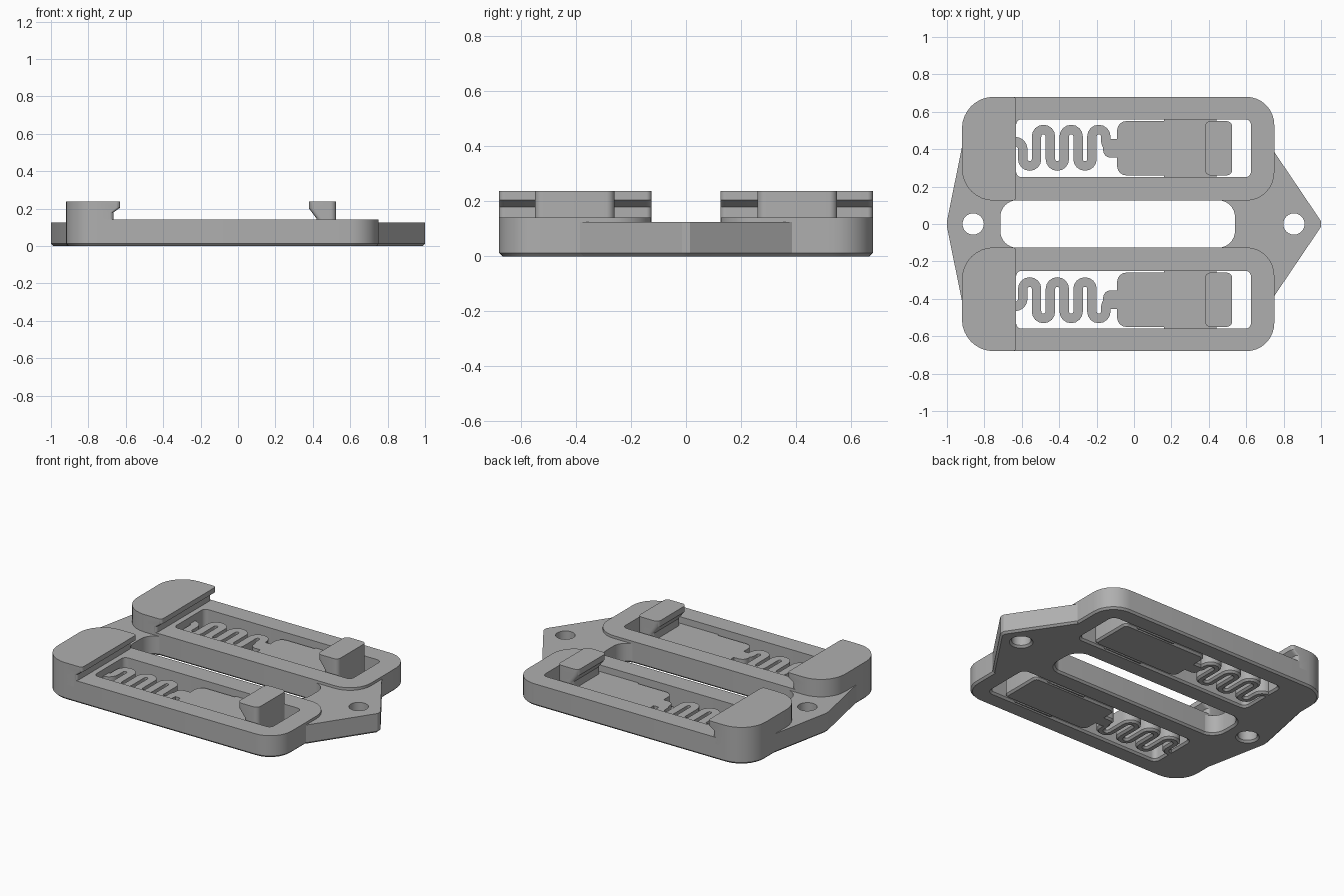
import bpy, bmesh, math
from mathutils import Vector

if "Cube" in bpy.data.objects:
    bpy.data.objects.remove(bpy.data.objects["Cube"], do_unlink=True)

grey = bpy.data.materials.new("plain grey plastic")
grey.use_nodes = True
COLOR = (0.43, 0.43, 0.43, 1)
grey.diffuse_color = COLOR
grey.node_tree.nodes["Principled BSDF"].inputs["Base Color"].default_value = COLOR

CHAMFER = 0.012


def arc(cx, cy, r, a0, a1, n=8):
    """Points along an arc, angles in degrees."""
    angles = [math.radians(a0 + (a1 - a0) * i / n) for i in range(n + 1)]
    return [Vector((cx + r * math.cos(a), cy + r * math.sin(a))) for a in angles]


def rounded(x0, x1, y0, y1, rl, rr):
    """Counter-clockwise rectangle with separate left and right corner radii."""
    return (arc(x1 - rr, y0 + rr, rr, -90, 0) + arc(x1 - rr, y1 - rr, rr, 0, 90)
            + arc(x0 + rl, y1 - rl, rl, 90, 180) + arc(x0 + rl, y0 + rl, rl, 180, 270))


def normals(pts, closed):
    """Mitred left-hand offset direction at each point."""
    out, n = [], len(pts)
    for i, p in enumerate(pts):
        a = pts[i - 1] if closed or i else None
        b = pts[(i + 1) % n] if closed or i < n - 1 else None
        dirs = [d.normalized() for d in ((p - a) if a else None, (b - p) if b else None) if d]
        sides = [Vector((-d.y, d.x)) for d in dirs]
        m = sum(sides, Vector((0, 0))).normalized()
        out.append(m / max(m.dot(sides[0]), 0.4))
    return out


def offset(pts, dist, closed=True):
    return [p + n * dist for p, n in zip(pts, normals(pts, closed))]


def solid(name, levels, mirror=True):
    """Loft matching outlines through heights and cap both ends."""
    bm = bmesh.new()
    rows = [[[bm.verts.new((p.x, p.y, z)) for p in loop] for loop in loops]
            for z, loops in levels]
    for low, high in zip(rows, rows[1:]):
        for a, b in zip(low, high):
            for i in range(len(a)):
                j = (i + 1) % len(a)
                bm.faces.new((a[i], a[j], b[j], b[i]))
    for row in (rows[0], rows[-1]):
        edges = [bm.edges.get((l[i - 1], l[i])) for l in row for i in range(len(l))]
        bmesh.ops.triangle_fill(bm, edges=edges, use_beauty=True)
    bmesh.ops.recalc_face_normals(bm, faces=bm.faces)
    mesh = bpy.data.meshes.new(name)
    bm.to_mesh(mesh)
    bm.free()
    mesh.materials.append(grey)
    obj = bpy.data.objects.new(name, mesh)
    bpy.context.collection.objects.link(obj)
    if mirror:
        mod = obj.modifiers.new("other side", "MIRROR")
        mod.use_axis = (False, True, False)
        mod.use_mirror_merge = False
    bpy.ops.object.select_all(action="DESELECT")
    obj.select_set(True)
    bpy.context.view_layer.objects.active = obj
    bpy.ops.object.shade_smooth_by_angle(angle=math.radians(30))
    return obj


def plate(name, outer, holes=(), top=0.1, mirror=True):
    """Flat part with a chamfered underside."""
    loops = [outer] + [h[::-1] for h in holes]
    under = [offset(l, CHAMFER) for l in loops]
    solid(name, [(0, under), (CHAMFER, loops), (top, loops)], mirror)


# Raised frames, one either side
plate("side_frame", rounded(-0.92, 0.75, 0.125, 0.68, 0.17, 0.15),
      [rounded(-0.63, 0.625, 0.25, 0.56, 0.03, 0.03)], top=0.142)

# Pointed centre plate with slot and two mounting holes
half = [(1, 0.015), (0.75, 0.385), (0.69, 0.385), (0.69, 0.19),
        (-0.75, 0.19), (-0.75, 0.41), (-0.92, 0.41), (-1, 0.015)]
outline = [Vector(p) for p in half + [(x, -y) for x, y in reversed(half)]]
plate("centre_plate", outline,
      [rounded(-0.715, 0.54, -0.127, 0.127, 0.09, 0.09),
       arc(-0.86, 0, 0.057, 0, 345, 23), arc(0.855, 0, 0.057, 0, 345, 23)],
      top=0.125, mirror=False)

# Fixed hook block with an overhanging lip
solid("fixed_hook", [(z, [rounded(-0.92, x, 0.125, 0.68, 0.17, 0.02)]) for z, x in
                     ((0.1, -0.665), (0.18, -0.665), (0.205, -0.63), (0.237, -0.63))])

# Sliding clip plate, its neck and its hooked head
plate("clip_plate", rounded(-0.09, 0.525, 0.26, 0.55, 0.05, 0.03))
plate("clip_neck", rounded(-0.165, -0.05, 0.355, 0.455, 0.04, 0.01))
solid("clip_head", [(z, [rounded(x, 0.525, 0.26, 0.55, 0.03, 0.03)]) for z, x in
                    ((0.08, 0.42), (0.147, 0.42), (0.2, 0.38), (0.237, 0.38))])

# Guide ribs along the clip edges
for name, y in (("inner_guide_rib", 0.247), ("outer_guide_rib", 0.545)):
    plate(name, rounded(0.16, 0.44, y, y + 0.018, 0.002, 0.002))

# Serpentine spring joining frame and clip
PITCH, FIRST, LOW, HIGH = 0.074, -0.595, 0.347, 0.468
path = [Vector((-0.67, 0.44))] + arc(FIRST - 0.04, 0.4, 0.04, 90, 0)
for i in range(6):
    cx = FIRST + PITCH * (i + 0.5)
    path += arc(cx, LOW, PITCH / 2, 180, 360) if i % 2 == 0 else arc(cx, HIGH, PITCH / 2, 180, 0)
path += arc(FIRST + PITCH * 6 + 0.04, 0.445, 0.04, 180, 270) + [Vector((-0.06, 0.405))]
plate("spring", offset(path, -0.025, False) + offset(path, 0.025, False)[::-1])
